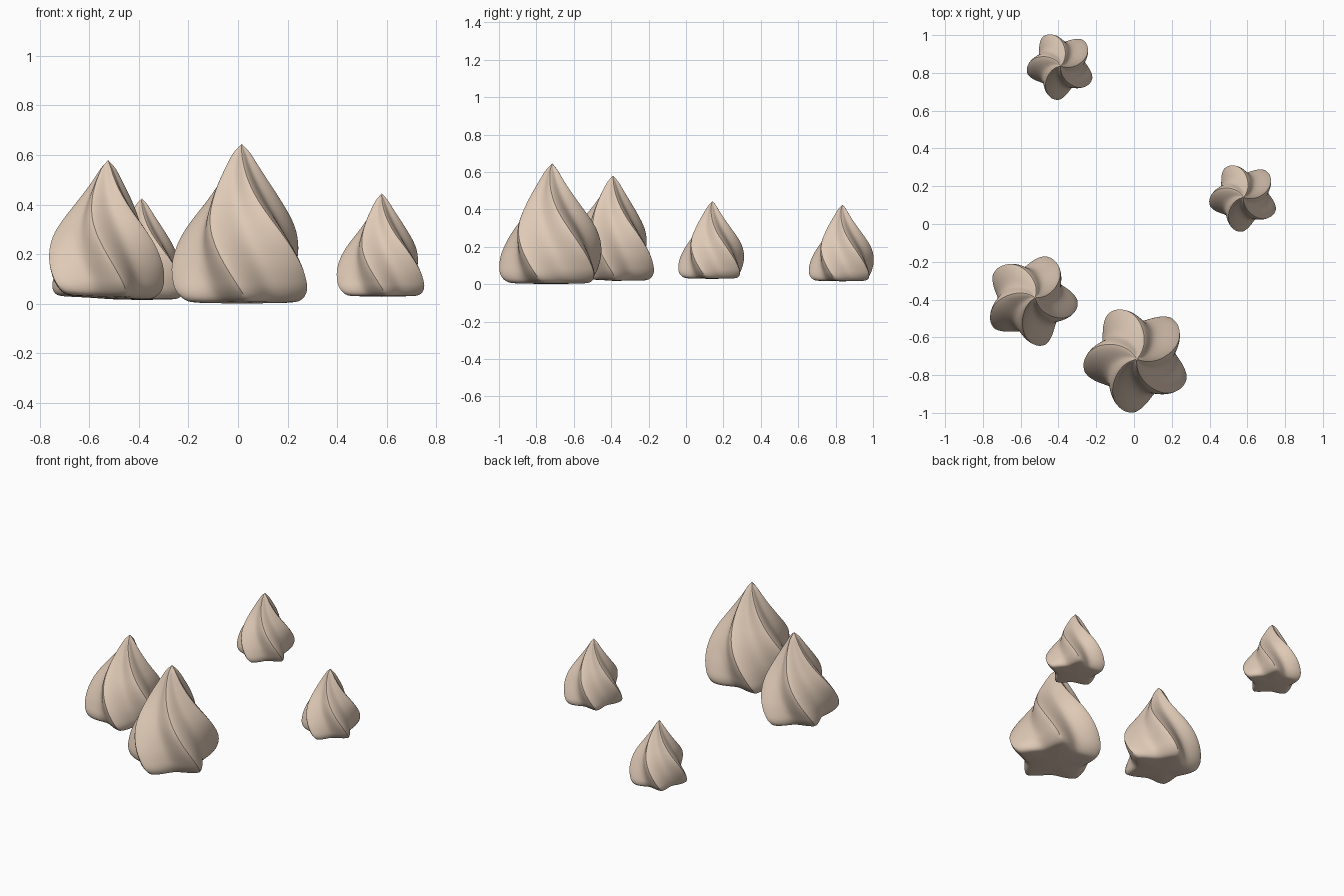
import bpy, bmesh, math
from mathutils import Vector

if "Cube" in bpy.data.objects:
    bpy.data.objects.remove(bpy.data.objects["Cube"])

# side profile of the largest dollop: (ridge radius, height)
PROFILE = [(0.195, 0.004), (0.235, 0.01), (0.262, 0.028), (0.28, 0.06), (0.285, 0.1),
           (0.283, 0.15), (0.273, 0.2), (0.257, 0.25), (0.234, 0.3), (0.204, 0.35),
           (0.17, 0.4), (0.13, 0.46), (0.091, 0.52), (0.06, 0.57), (0.034, 0.61), (0.0, 0.645)]
LOBES, SIDES, STEPS = 5, 120, 4

cream = bpy.data.materials.new("cream")
cream.diffuse_color = (0.74, 0.59, 0.47, 1)
cream.use_nodes = True
cream.node_tree.nodes["Principled BSDF"].inputs["Base Color"].default_value = cream.diffuse_color


def smooth_profile():
    # smooth curve through the profile points
    pts = [Vector(p) for p in PROFILE]
    out = []
    for i in range(len(pts) - 1):
        a, b, c = pts[max(i - 1, 0)], pts[i], pts[i + 1]
        d = pts[min(i + 2, len(pts) - 1)]
        L = (c - b).length
        m1, m2 = (c - a).normalized() * L, (d - b).normalized() * L
        for k in range(STEPS):
            t = k / STEPS
            out.append(b * (2*t**3 - 3*t*t + 1) + m1 * (t**3 - 2*t*t + t)
                       + c * (3*t*t - 2*t**3) + m2 * (t**3 - t*t))
    return out


def star(t):
    # crisp ridge at t = 0, broad rounded valley at t = pi
    return 1 - 0.285 * abs(math.sin(t / 2)) ** 1.2


def dollop(name, loc, size, turn, tilt=(0, 0)):
    bm = bmesh.new()
    rings = []
    for r, h in smooth_profile():
        ridge = math.radians(271 + turn - 128 * (h - 0.04))
        ring = []
        for i in range(SIDES):
            t = 2 * math.pi * i / SIDES
            rad = r * star(LOBES * t)
            ring.append(bm.verts.new((rad * math.cos(t + ridge), rad * math.sin(t + ridge), h)))
        rings.append(ring)
    for lo, hi in zip(rings, rings[1:]):
        for i in range(SIDES):
            j = (i + 1) % SIDES
            bm.faces.new((lo[i], lo[j], hi[j], hi[i]))
        # crease along the ridges, fading out at the foot
        if lo[0].co.z > 0.035:
            for i in range(0, SIDES, SIDES // LOBES):
                bm.edges.get((lo[i], hi[i])).smooth = False
    # pointed tip and flat underside
    tip = bm.verts.new((0, 0, PROFILE[-1][1]))
    base = bm.verts.new((0, 0, 0))
    for i in range(SIDES):
        j = (i + 1) % SIDES
        bm.faces.new((rings[-1][i], rings[-1][j], tip))
        bm.faces.new((rings[0][j], rings[0][i], base))
    for f in bm.faces:
        f.smooth = True
    mesh = bpy.data.meshes.new(name)
    bm.to_mesh(mesh)
    bm.free()
    mesh.materials.append(cream)
    ob = bpy.data.objects.new(name, mesh)
    ob.location = loc
    ob.scale = (size,) * 3
    ob.rotation_euler = (math.radians(tilt[0]), math.radians(tilt[1]), 0)
    bpy.context.collection.objects.link(ob)


# four piped dollops
dollop("dollop_large", (0.015, -0.715, 0.0), 1.0, 0)
dollop("dollop_medium", (-0.548, -0.407, 0.022), 0.865, 22, (-1.8, 2.5))
dollop("dollop_small_back", (-0.388, 0.837, 0.015), 0.635, 0)
dollop("dollop_small_right", (0.58, 0.142, 0.028), 0.645, 1)
